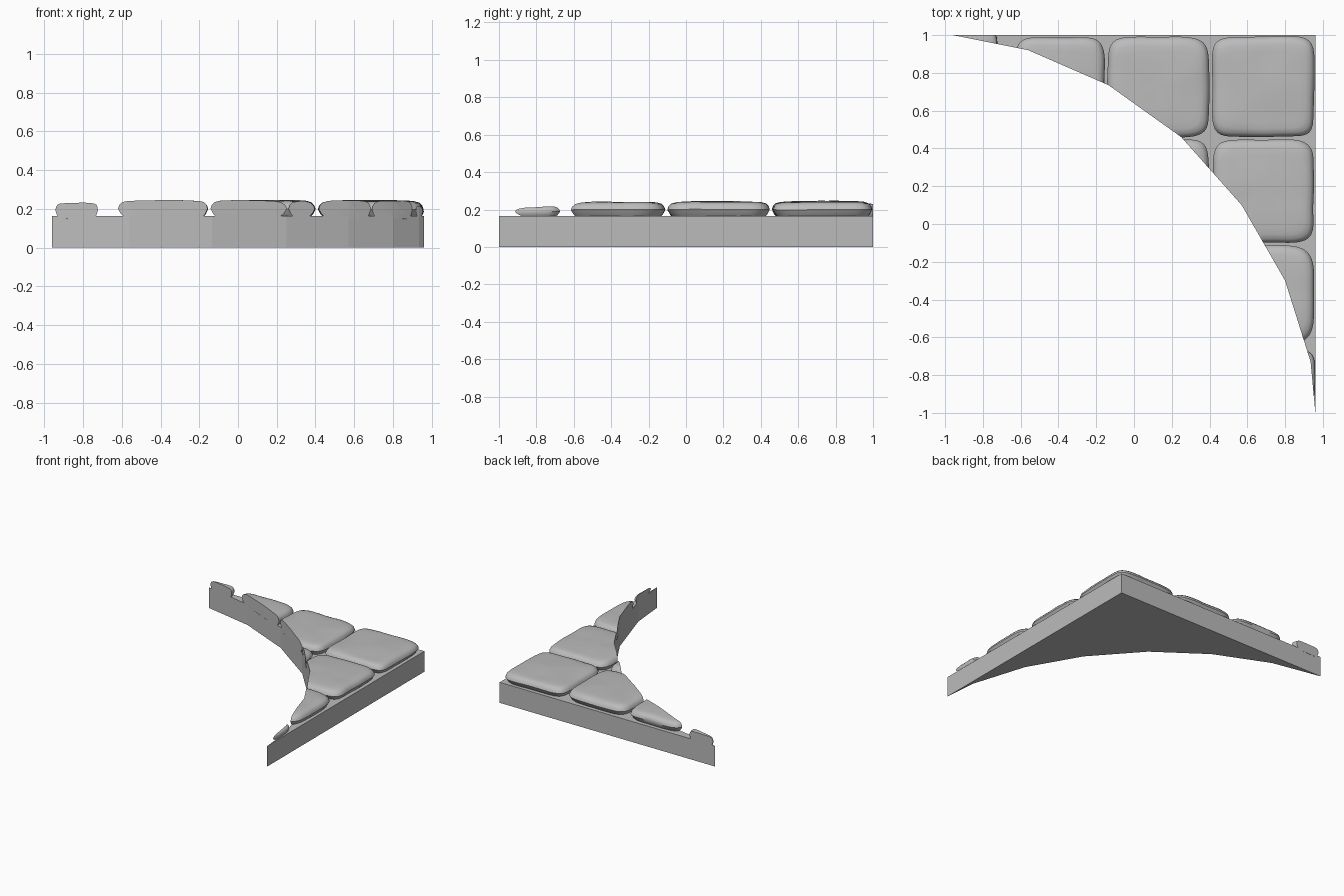
import bpy, bmesh, math
from mathutils import Vector, noise

if "Cube" in bpy.data.objects:
    bpy.data.objects.remove(bpy.data.objects["Cube"], do_unlink=True)

stone_grey = bpy.data.materials.new("stone_grey")
stone_grey.use_nodes = True
GREY = (0.5, 0.5, 0.5, 1)
stone_grey.diffuse_color = GREY
stone_grey.node_tree.nodes["Principled BSDF"].inputs["Base Color"].default_value = GREY

# Corner piece with a faceted concave curve facing the front
OUTLINE = [(0.96, 1), (-0.96, 1), (-0.56, 0.92), (-0.135, 0.735), (0.25, 0.46),
           (0.57, 0.10), (0.80, -0.30), (0.935, -0.73), (0.96, -1)]


def finish(name, bm):
    bmesh.ops.recalc_face_normals(bm, faces=bm.faces)
    mesh = bpy.data.meshes.new(name)
    bm.to_mesh(mesh)
    bm.free()
    mesh.materials.append(stone_grey)
    obj = bpy.data.objects.new(name, mesh)
    bpy.context.collection.objects.link(obj)
    return obj


def prism(name, z0, z1):
    bm = bmesh.new()
    face = bm.faces.new([bm.verts.new((x, y, z0)) for x, y in OUTLINE])
    up = bmesh.ops.extrude_face_region(bm, geom=[face])["geom"]
    verts = [v for v in up if isinstance(v, bmesh.types.BMVert)]
    bmesh.ops.translate(bm, verts=verts, vec=(0, 0, z1 - z0))
    return finish(name, bm)


# Stone section: inset from the outline and height, from foot to crown
SECTION = [(0.035, 0.15), (0.013, 0.175), (0, 0.2), (0.006, 0.218), (0.02, 0.232),
           (0.045, 0.239), (0.08, 0.241), (0.13, 0.243), (0.19, 0.244)]
SIDES = 96


def wobble(p):
    """Worn, slightly uneven surface."""
    n = noise.noise_vector(p * 6)
    return p + Vector((n.x * 0.006, n.y * 0.006, n.z * 0.005))


def stone(name, x0, x1, y0, y1, top, squareness):
    bm = bmesh.new()
    cx, cy, hx, hy = (x0 + x1) / 2, (y0 + y1) / 2, (x1 - x0) / 2, (y1 - y0) / 2
    shrink = min(1, min(hx, hy) / 0.26)
    rings = []
    for inset, z in SECTION:
        h = 0.15 + (z - 0.15) * (top - 0.15) / 0.094
        ring = []
        for i in range(SIDES):
            a = math.tau * i / SIDES
            c, s = math.cos(a), math.sin(a)
            r = (abs(c) ** squareness + abs(s) ** squareness) ** (-1 / squareness)
            p = Vector((cx + c * r * (hx - inset * shrink), cy + s * r * (hy - inset * shrink), h))
            ring.append(bm.verts.new(wobble(p)))
        rings.append(ring)
    for low, high in zip(rings, rings[1:]):
        for i in range(SIDES):
            j = (i + 1) % SIDES
            bm.faces.new((low[i], low[j], high[j], high[i]))
    bm.faces.new(rings[0])
    crown = bm.verts.new(wobble(Vector((cx, cy, top))))
    for i in range(SIDES):
        bm.faces.new((rings[-1][i], rings[-1][(i + 1) % SIDES], crown))
    return finish(name, bm)


slab = prism("base_slab", 0, 0.165)
cutter = prism("curve_cutter", -0.1, 0.5)
cutter.hide_render = True

# Paving stones laid in a grid, trimmed flush to the curve
stones = [
    stone("corner_stone", 0.415, 0.955, 0.46, 0.993, 0.244, 7),
    stone("back_middle_stone", -0.14, 0.40, 0.46, 0.99, 0.246, 6),
    stone("back_right_stone", -0.625, -0.155, 0.50, 0.99, 0.246, 6),
    stone("back_tip_stone", -0.95, -0.72, 0.70, 1.03, 0.234, 5),
    stone("left_middle_stone", 0.415, 0.953, -0.10, 0.445, 0.244, 6),
    stone("left_front_stone", 0.42, 0.956, -0.64, -0.112, 0.243, 4.5),
    stone("front_tip_stone", 0.55, 0.957, -0.97, -0.66, 0.22, 5),
    stone("inner_stone", -0.12, 0.395, -0.08, 0.45, 0.244, 6),
]
for obj in stones:
    trim = obj.modifiers.new("trim", 'BOOLEAN')
    trim.operation = 'INTERSECT'
    trim.solver = 'EXACT'
    trim.object = cutter
    bpy.context.view_layer.update()
    graph = bpy.context.evaluated_depsgraph_get()
    trimmed = bpy.data.meshes.new_from_object(obj.evaluated_get(graph))
    obj.modifiers.clear()
    obj.data = trimmed

bpy.data.objects.remove(cutter, do_unlink=True)

bpy.ops.object.select_all(action='DESELECT')
for obj in stones:
    obj.select_set(True)
bpy.context.view_layer.objects.active = stones[0]
bpy.ops.object.shade_smooth_by_angle(angle=math.radians(40))
